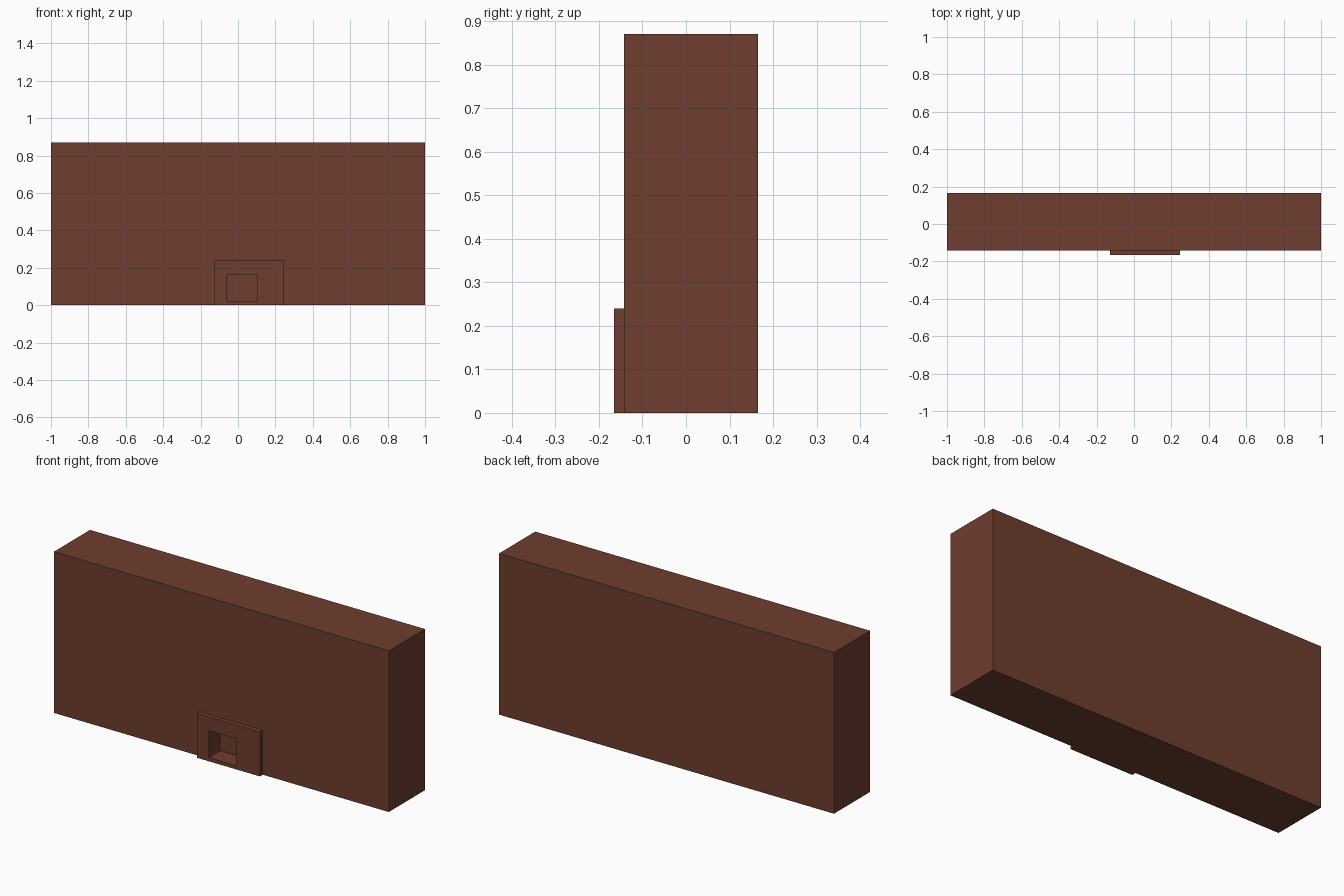
import bpy

if "Cube" in bpy.data.objects:
    bpy.data.objects.remove(bpy.data.objects["Cube"])

brick = bpy.data.materials.new("red_brown")
brick.diffuse_color = (0.156, 0.047, 0.029, 1)
brick.use_nodes = True
brick.node_tree.nodes["Principled BSDF"].inputs["Base Color"].default_value = brick.diffuse_color


def box(name, lo, hi):
    size = [b - a for a, b in zip(lo, hi)]
    mid = [(a + b) / 2 for a, b in zip(lo, hi)]
    bpy.ops.mesh.primitive_cube_add(size=1, location=mid)
    ob = bpy.context.object
    ob.name = name
    ob.scale = size
    bpy.ops.object.transform_apply(location=False, rotation=False, scale=True)
    ob.data.materials.append(brick)
    return ob


def boolean(ob, other, operation):
    mod = ob.modifiers.new(operation.lower(), 'BOOLEAN')
    mod.operation = operation
    mod.solver = 'EXACT'
    mod.object = other
    bpy.context.view_layer.objects.active = ob
    bpy.ops.object.modifier_apply(modifier=mod.name)
    bpy.data.objects.remove(other, do_unlink=True)


# Main wall slab
wall = box("wall", (-1, -0.142, 0), (1, 0.166, 0.87))

# Shallow surround on the front, joined to the wall
surround = box("surround", (-0.128, -0.166, 0), (0.247, -0.1, 0.24))
boolean(wall, surround, 'UNION')

# Niche cut through the surround into the wall
niche = box("niche_cutter", (-0.058, -0.3, 0.02), (0.103, -0.069, 0.165))
niche.hide_render = True
boolean(wall, niche, 'DIFFERENCE')
wall.name = "wall_with_niche"
